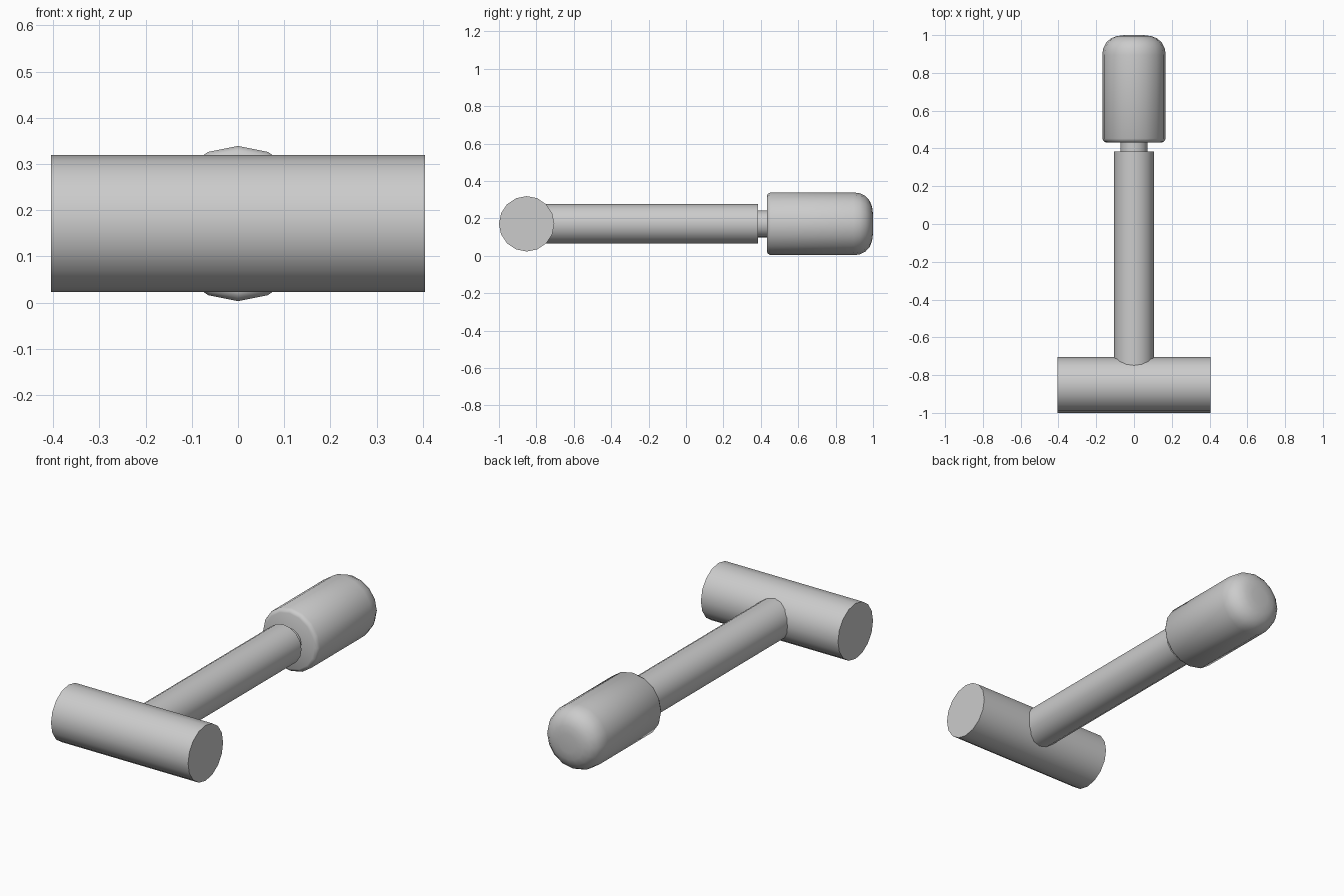
import bpy, bmesh, math

if "Cube" in bpy.data.objects:
    bpy.data.objects.remove(bpy.data.objects["Cube"])

ZC = 0.171  # height of the shared axis


def lathe(name, profile, sides, axis, loc, sharp=40):
    """Spin a (position, radius) profile about the x or y axis."""
    bm = bmesh.new()
    rings = []
    for p, r in profile:
        ring = []
        for i in range(sides):
            a = 2 * math.pi * i / sides
            u, v = r * math.sin(a), r * math.cos(a)
            ring.append(bm.verts.new((u, p, v) if axis == 'y' else (p, u, v)))
        rings.append(ring)
    for a, b in zip(rings, rings[1:]):
        for i in range(sides):
            j = (i + 1) % sides
            bm.faces.new((a[i], a[j], b[j], b[i]))
    bm.faces.new(rings[0])
    bm.faces.new(rings[-1])
    bmesh.ops.recalc_face_normals(bm, faces=bm.faces)
    mesh = bpy.data.meshes.new(name)
    bm.to_mesh(mesh)
    bm.free()
    ob = bpy.data.objects.new(name, mesh)
    ob.location = loc
    bpy.context.collection.objects.link(ob)
    bpy.ops.object.select_all(action='DESELECT')
    ob.select_set(True)
    bpy.context.view_layer.objects.active = ob
    bpy.ops.object.shade_smooth_by_angle(angle=math.radians(sharp))
    return ob


# Cross bar
lathe("cross_bar", [(-0.405, 0.148), (0.405, 0.148)], 16, 'x', (0, -0.852, ZC))

# Shaft running into the cross bar
lathe("shaft", [(-0.85, 0.106), (0.385, 0.106)], 16, 'y', (0, 0, ZC))

# Thin neck between shaft and grip
lathe("neck", [(0.36, 0.072), (0.46, 0.072)], 16, 'y', (0, 0, ZC))

# Rounded grip with a small chamfer at its inner end
grip = [(0.432, 0.148), (0.438, 0.16), (0.452, 0.168), (0.895, 0.168),
        (0.93, 0.163), (0.96, 0.148), (0.983, 0.122), (0.995, 0.09), (1.0, 0.05)]
lathe("grip", grip, 16, 'y', (0, 0, ZC))
